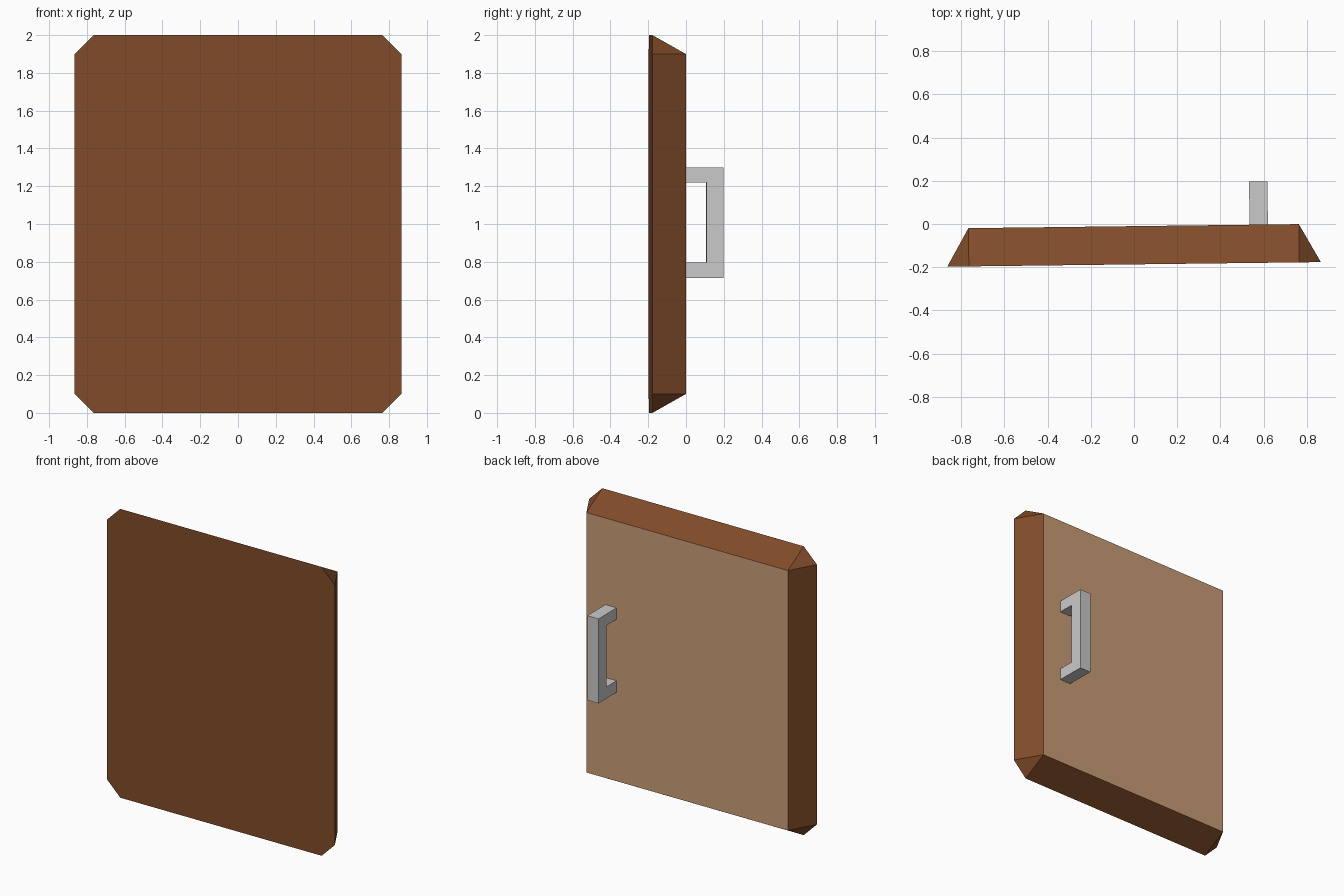
import bpy, bmesh, math
from mathutils import Matrix

if "Cube" in bpy.data.objects:
    bpy.data.objects.remove(bpy.data.objects["Cube"])

TILT = Matrix.Translation((-0.002, 0, 0)) @ Matrix.Rotation(0.0122, 4, 'Z')


def srgb(r, g, b):
    return tuple(((c / 255 + 0.055) / 1.055) ** 2.4 for c in (r, g, b)) + (1.0,)


def material(name, rgb):
    m = bpy.data.materials.new(name)
    m.diffuse_color = srgb(*rgb)
    m.use_nodes = True
    m.node_tree.nodes["Principled BSDF"].inputs["Base Color"].default_value = m.diffuse_color
    return m


def finish(name, bm, mats):
    bmesh.ops.recalc_face_normals(bm, faces=bm.faces)
    mesh = bpy.data.meshes.new(name)
    bm.to_mesh(mesh)
    bm.free()
    for m in mats:
        mesh.materials.append(m)
    mesh.transform(TILT)
    ob = bpy.data.objects.new(name, mesh)
    bpy.context.collection.objects.link(ob)
    return ob


dark_wood = material("dark wood", (128, 75, 40))
light_wood = material("light wood", (202, 158, 119))
metal = material("light metal", (202, 202, 202))

# Door panel: octagonal front, smaller rectangular back, sloped sides
HW, HH, C, Z = 0.865, 1.0, 0.1, 1.0
FRONT, BACK = -0.187, -0.01
bm = bmesh.new()
back, front = [], []
for sx, sz in ((1, 1), (-1, 1), (-1, -1), (1, -1)):
    back.append(bm.verts.new((sx * (HW - C), BACK, Z + sz * (HH - C))))
    side = bm.verts.new((sx * HW, FRONT, Z + sz * (HH - C)))
    end = bm.verts.new((sx * (HW - C), FRONT, Z + sz * HH))
    front.append((side, end) if sx * sz > 0 else (end, side))
bm.faces.new([v for pair in front for v in pair])
bm.faces.new(back).material_index = 1
for i in range(4):
    j = (i + 1) % 4
    bm.faces.new((back[i], *front[i]))
    bm.faces.new((back[i], front[i][1], front[j][0], back[j]))
finish("door_panel", bm, [dark_wood, light_wood])

# Pull handle: square-cornered U profile extruded sideways
profile = [(BACK, 0.715), (0.19, 0.715), (0.19, 1.30), (BACK, 1.30),
           (BACK, 1.22), (0.10, 1.22), (0.10, 0.795), (BACK, 0.795)]
bm = bmesh.new()
face = bm.faces.new([bm.verts.new((0.537, y, z)) for y, z in profile])
ext = bmesh.ops.extrude_face_region(bm, geom=[face])
bmesh.ops.translate(bm, vec=(0.085, 0, 0),
                    verts=[g for g in ext["geom"] if isinstance(g, bmesh.types.BMVert)])
finish("pull_handle", bm, [metal])
